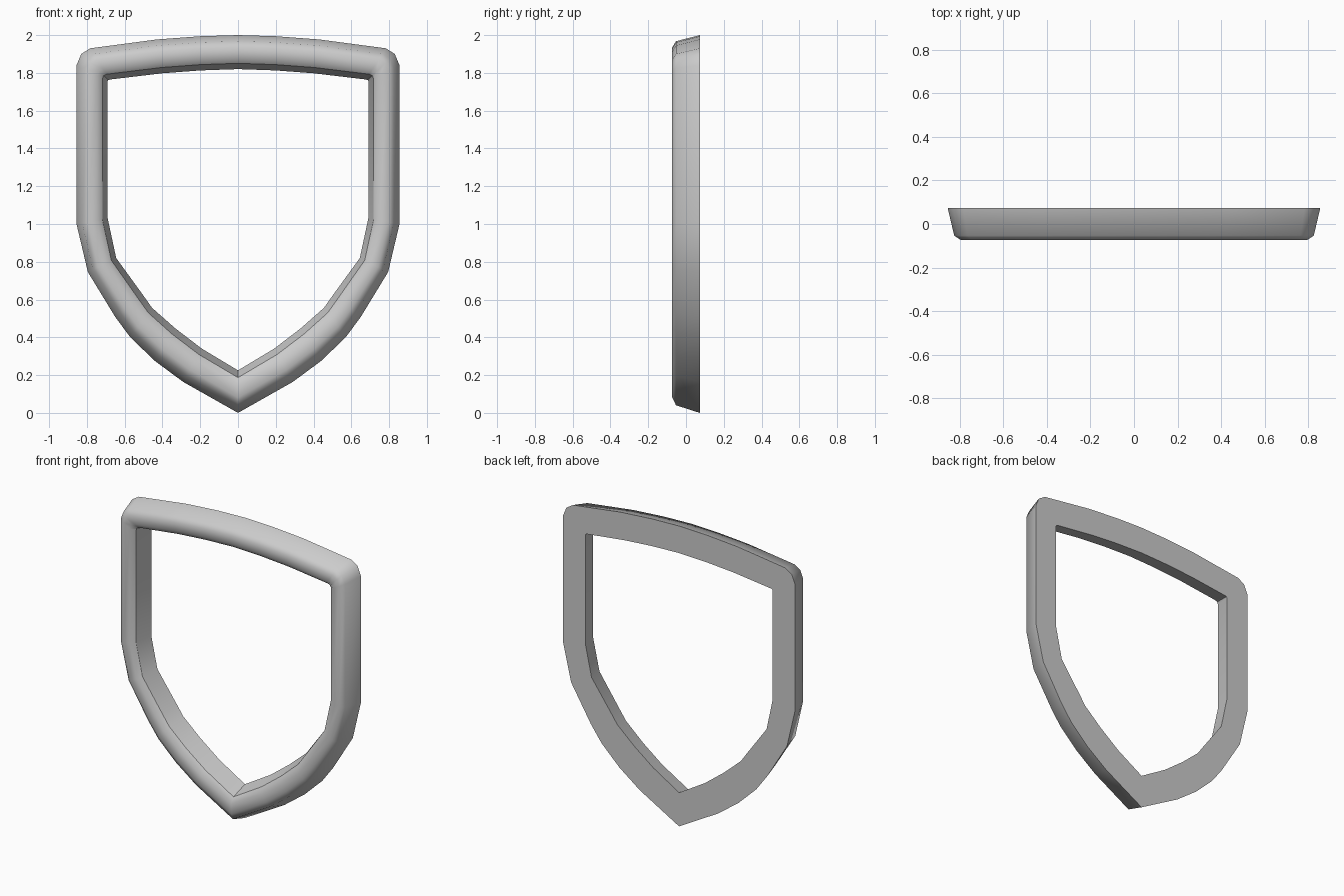
import bpy

if "Cube" in bpy.data.objects:
    bpy.data.objects.remove(bpy.data.objects["Cube"], do_unlink=True)

# Right half of the outline, top centre to bottom tip (x, z)
outer = [(0, 2), (.2, 1.994), (.43, 1.977), (.783, 1.93), (.83, 1.9), (.855, 1.84),
         (.855, 1), (.795, .746), (.65, .508), (.57, .4), (.44, .275), (.29, .164), (0, 0)]
inner = [(0, 1.82), (.2, 1.813), (.4, 1.798), (.677, 1.765), (.687, 1.762), (.69, 1.755),
         (.69, 1.03), (.645, .82), (.5, .62), (.455, .556), (.33, .446), (.19, .339), (0, .225)]

# Cross-section: (share of the way from outer to inner outline, y)
section = [(0, .073), (.18, -.053), (.36, -.073), (.66, -.073), (.83, -.047), (1, .073)]
SHARP_RINGS = {0, 4, 5}


def mirrored(half):
    return half + [(-x, z) for x, z in half[-2:0:-1]]


out_loop, in_loop = mirrored(outer), mirrored(inner)
count, rings = len(out_loop), len(section)
verts = [(ox + (ix - ox) * t, y, oz + (iz - oz) * t)
         for t, y in section
         for (ox, oz), (ix, iz) in zip(out_loop, in_loop)]

# Closed sweep of the section around the shield outline
faces = []
for r in range(rings):
    for i in range(count):
        j, s = (i + 1) % count, (r + 1) % rings
        faces.append((r * count + i, r * count + j, s * count + j, s * count + i))

mesh = bpy.data.meshes.new("shield_frame")
mesh.from_pydata(verts, [], faces)
mesh.update()
frame = bpy.data.objects.new("shield_frame", mesh)
bpy.context.collection.objects.link(frame)

# Outward normals
bpy.context.view_layer.objects.active = frame
frame.select_set(True)
bpy.ops.object.mode_set(mode='EDIT')
bpy.ops.mesh.select_all(action='SELECT')
bpy.ops.mesh.normals_make_consistent(inside=False)
bpy.ops.object.mode_set(mode='OBJECT')

# Smooth front rim, crisp back edges, inner lip and inner wall corners
for poly in mesh.polygons:
    poly.use_smooth = True
tip = len(outer) - 1
corners = {4, count - 4, tip}
for edge in mesh.edges:
    a, b = edge.vertices
    same_ring = a // count == b // count
    inner_wall = {a // count, b // count} == {4, 5}
    if same_ring and a // count in SHARP_RINGS:
        edge.use_edge_sharp = True
    elif inner_wall and a % count in corners:
        edge.use_edge_sharp = True

# Grey finish
grey = bpy.data.materials.new("plain_grey")
grey.use_nodes = True
colour = (.6, .6, .6, 1)
grey.diffuse_color = colour
grey.node_tree.nodes["Principled BSDF"].inputs["Base Color"].default_value = colour
mesh.materials.append(grey)
